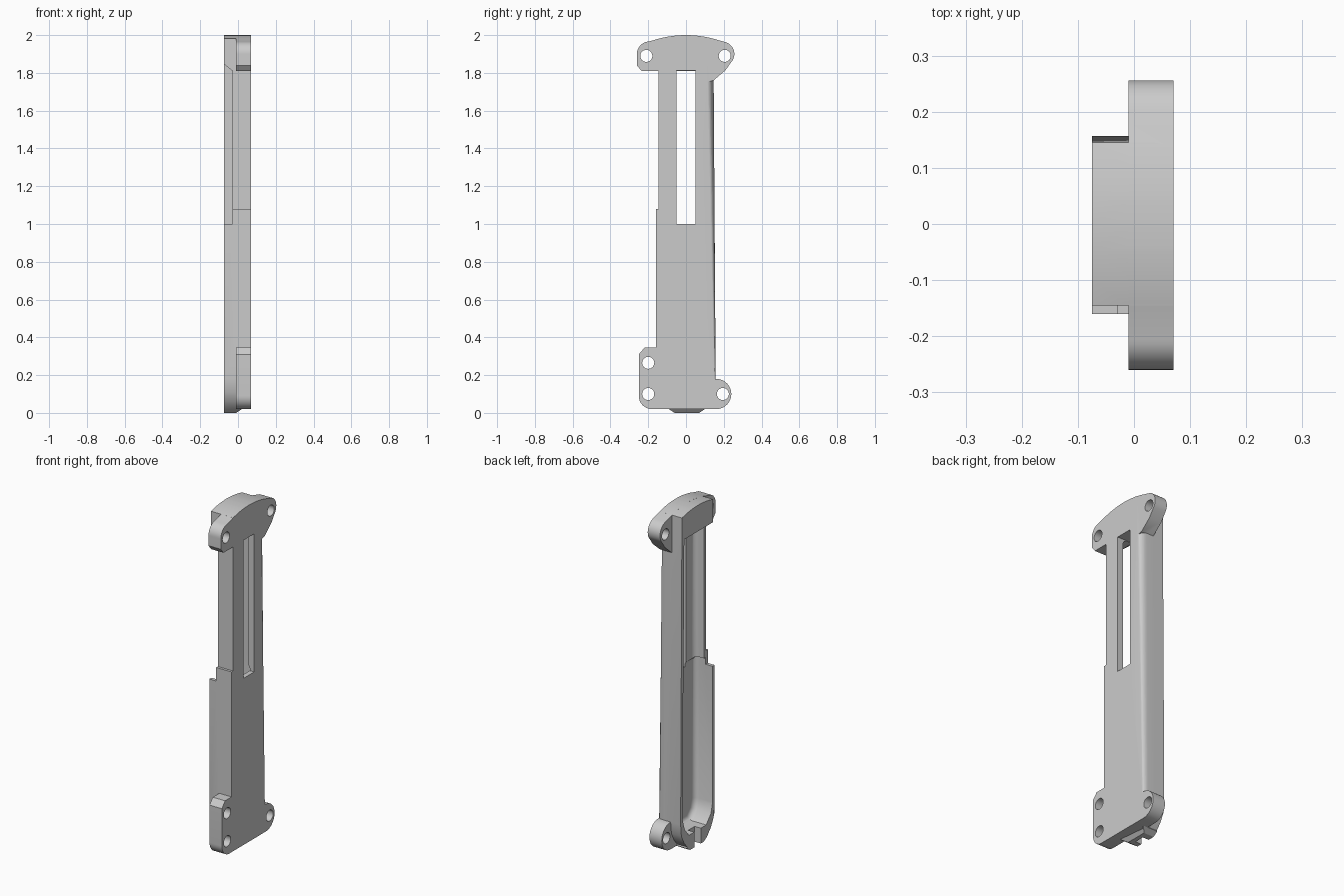
import bpy, bmesh, math

if "Cube" in bpy.data.objects:
    bpy.data.objects.remove(bpy.data.objects["Cube"], do_unlink=True)

grey = bpy.data.materials.new("plain grey")
grey.use_nodes = True
grey.diffuse_color = (0.6, 0.6, 0.6, 1)
grey.node_tree.nodes["Principled BSDF"].inputs["Base Color"].default_value = (0.6, 0.6, 0.6, 1)

BACK, LUG, FACE = -0.075, -0.01, 0.07   # depths along x


def arc(cy, cz, r, a0, a1, n=10):
    angles = [math.radians(a0 + (a1 - a0) * i / n) for i in range(n + 1)]
    return [(cy + r * math.cos(a), cz + r * math.sin(a)) for a in angles]


def crown(y):
    """Height of the curved top end."""
    return 2 - 0.57 + math.sqrt(0.57 ** 2 - y * y)


def prism(name, outline, x0, x1, move=None, round_edge=None, radius=0.03):
    """Extrude a (y, z) outline along x, with optional vertex moves and edge rounding."""
    bm = bmesh.new()
    face = bm.faces.new([bm.verts.new((x0, y, z)) for y, z in outline])
    ext = bmesh.ops.extrude_face_region(bm, geom=[face])["geom"]
    for v in ext:
        if isinstance(v, bmesh.types.BMVert):
            v.co.x = x1
    if move:
        for v in bm.verts:
            move(v.co)
    bmesh.ops.recalc_face_normals(bm, faces=bm.faces[:])
    if round_edge:
        edges = [e for e in bm.edges if all(round_edge(v.co) for v in e.verts)]
        bmesh.ops.bevel(bm, geom=edges, offset=radius, segments=6, profile=0.5, affect='EDGES')
    mesh = bpy.data.meshes.new(name)
    bm.to_mesh(mesh)
    bm.free()
    mesh.materials.append(grey)
    ob = bpy.data.objects.new(name, mesh)
    bpy.context.collection.objects.link(ob)
    return ob


def box(y0, y1, z0, z1):
    return [(y0, z0), (y1, z0), (y1, z1), (y0, z1)]


def combine(target, other, operation):
    mod = target.modifiers.new("combine", 'BOOLEAN')
    mod.operation, mod.solver, mod.object = operation, 'EXACT', other
    bpy.context.view_layer.objects.active = target
    bpy.ops.object.modifier_apply(modifier=mod.name)
    bpy.data.objects.remove(other, do_unlink=True)


# Long body with a stepped front edge and a tapered, rounded rear edge
top = [(y / 100, crown(y / 100)) for y in (14.5, 10, 5, 0, -5, -10, -14.5)]
shell = prism("handle_shell",
              [(-0.16, 0.18), (-0.15, 0.11), (-0.125, 0.06), (-0.09, 0.02),
               (0.09, 0.02), (0.125, 0.06), (0.15, 0.11), (0.157, 0.18)]
              + top + [(-0.145, 1.08), (-0.16, 1.08)], BACK, FACE,
              round_edge=lambda c: c.x > 0 and c.y > 0.14 and c.z > 0.15, radius=0.035)

# Top mounting lugs under one curved crown
top_lugs = prism("top_lugs",
                 arc(0.19, 1.9, 0.066, -45, 80) + [(y / 100, crown(y / 100)) for y in range(18, -19, -4)]
                 + arc(-0.194, 1.9, 0.066, 100, 180)
                 + [(-0.26, 1.84), (-0.235, 1.81), (0, 1.81), (0.105, 1.75), (0.146, 1.76), (0.21, 1.815)],
                 LUG, FACE)

# Bottom mounting lugs
bottom_lugs = prism("bottom_lugs",
                    arc(-0.18, 0.09, 0.07, 180, 270) + arc(0.16, 0.1, 0.08, -90, 90, 16)
                    + [(0.1, 0.18), (0.1, 0.345), (-0.22, 0.345), (-0.25, 0.31)], LUG, FACE)


# Sloped spout at the bottom end
def slope_spout(c):
    if c.x > -0.05 and c.z > 0.01:
        c.x = 0.02


spout = prism("spout", [(-0.06, 0), (0.07, 0), (0.1, 0.02), (0.08, 0.05), (-0.08, 0.05), (-0.09, 0.02)],
              BACK, LUG, move=slope_spout)
for part in (top_lugs, bottom_lugs, spout):
    combine(shell, part, 'UNION')

# Hollow inside: deep rounded lower pocket and shallower upper pocket
pocket = prism("lower_pocket",
               [(-0.14, 0.2), (-0.125, 0.14), (-0.08, 0.09), (0.08, 0.09), (0.12, 0.14),
                (0.138, 0.2), (0.132, 1.04), (-0.14, 1.04)],
               -0.1, 0.042, round_edge=lambda c: c.x > 0)
combine(shell, pocket, 'DIFFERENCE')
pocket = prism("upper_pocket", [(-0.125, 1.0), (0.13, 1.0), (0.125, 1.81), (-0.125, 1.81)],
               -0.1, 0.034, round_edge=lambda c: c.x > 0 and abs(c.y) > 0.1)
combine(shell, pocket, 'DIFFERENCE')


# Lowered front wall with a sloped shoulder under the crown
def slope_shoulder(c):
    if c.x < -0.09 and c.z > 1.5:
        c.z += 0.055


combine(shell, prism("wall_cut", box(-0.2, 0.12, 1.0, 1.811), -0.1, -0.03, move=slope_shoulder), 'DIFFERENCE')

# Long window, cable notch and screw holes
combine(shell, prism("window", box(-0.05, 0.05, 1.0, 1.812), -0.02, 0.1), 'DIFFERENCE')
combine(shell, prism("cable_notch", arc(0, 0, 0.03, 180, 360, 8) + [(0.03, 0.15), (-0.03, 0.15)],
                     -0.1, -0.035), 'DIFFERENCE')
for y, z in ((-0.21, 1.89), (0.205, 1.89), (-0.2, 0.265), (-0.2, 0.1), (0.195, 0.1)):
    combine(shell, prism("screw_hole", arc(y, z, 0.032, 0, 345, 23), -0.1, 0.1), 'DIFFERENCE')

bpy.ops.object.select_all(action='DESELECT')
shell.select_set(True)
bpy.context.view_layer.objects.active = shell
bpy.ops.object.shade_smooth_by_angle(angle=math.radians(30))
